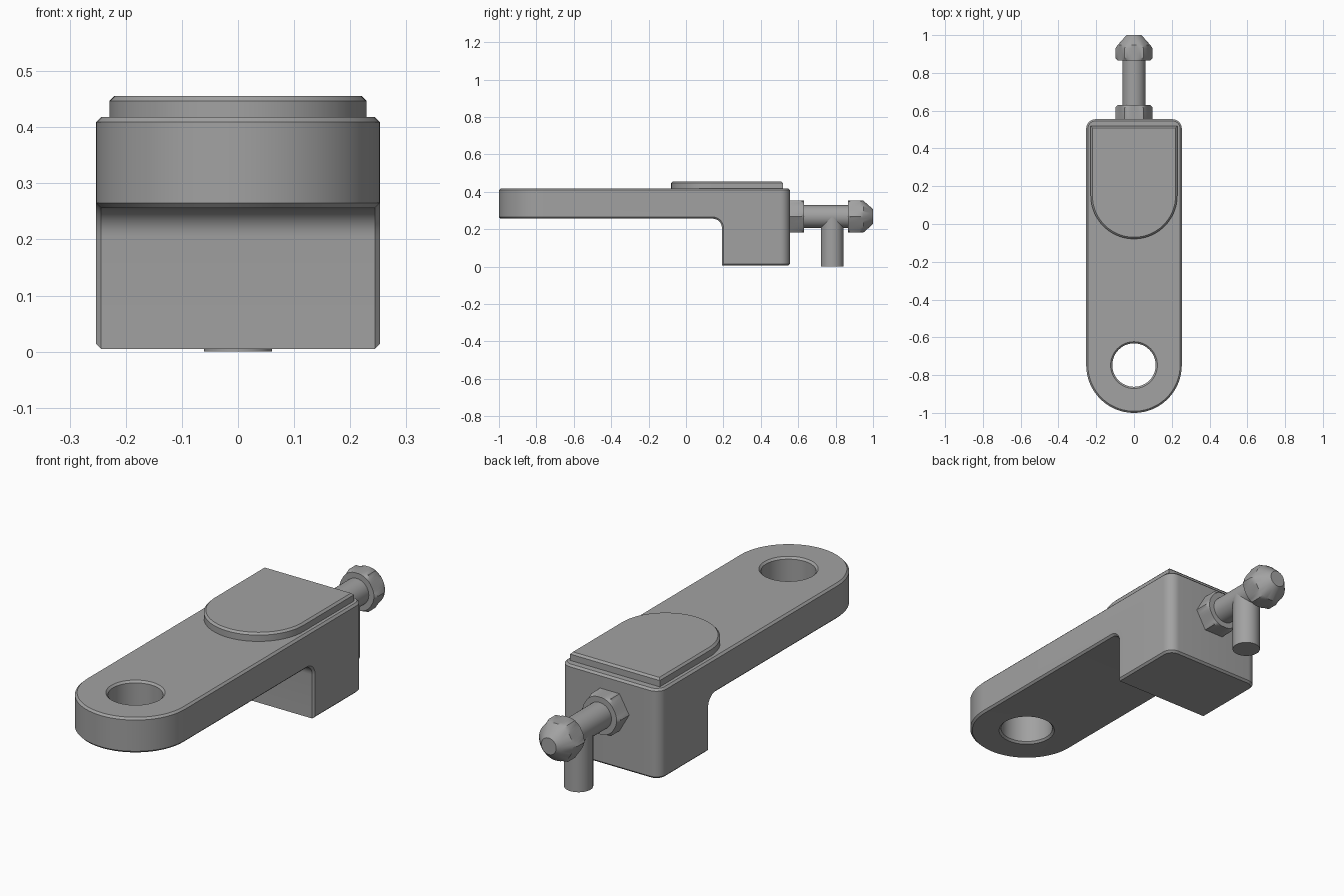
import bpy, bmesh
from math import pi, sin, cos, radians
from mathutils import Vector

if "Cube" in bpy.data.objects:
    bpy.data.objects.remove(bpy.data.objects["Cube"])

steel = bpy.data.materials.new("grey_steel")
steel.use_nodes = True
GREY = (0.36, 0.36, 0.36, 1)
steel.diffuse_color = GREY
steel.node_tree.nodes["Principled BSDF"].inputs["Base Color"].default_value = GREY

HALF = 0.253       # half width of the arm
EYE_Y = HALF - 1   # centre of the eye hole
STUD_Z = 0.267     # height of the stud axis


def arc(cx, cy, r, start, end, n):
    """Points along an arc, angles in degrees."""
    angles = [radians(start + (end - start) * i / n) for i in range(n + 1)]
    return [(cx + r * cos(a), cy + r * sin(a)) for a in angles]


def make(name, bm):
    bmesh.ops.recalc_face_normals(bm, faces=bm.faces)
    mesh = bpy.data.meshes.new(name)
    bm.to_mesh(mesh)
    bm.free()
    mesh.materials.append(steel)
    obj = bpy.data.objects.new(name, mesh)
    bpy.context.collection.objects.link(obj)
    return obj


def activate(obj):
    bpy.ops.object.select_all(action='DESELECT')
    obj.select_set(True)
    bpy.context.view_layer.objects.active = obj


def loft(name, rings):
    """Skin equal rings of points and cap both ends."""
    bm = bmesh.new()
    loops = [[bm.verts.new(p) for p in ring] for ring in rings]
    for a, b in zip(loops, loops[1:]):
        for i in range(len(a)):
            j = (i + 1) % len(a)
            bm.faces.new((a[i], a[j], b[j], b[i]))
    bm.faces.new(loops[0])
    bm.faces.new(loops[-1])
    return make(name, bm)


def plan_prism(name, outline, z0, z1):
    return loft(name, [[(x, y, z) for x, y in outline] for z in (z0, z1)])


def cut(obj, tool, operation):
    activate(obj)
    mod = obj.modifiers.new("cut", 'BOOLEAN')
    mod.object, mod.operation, mod.solver = tool, operation, 'EXACT'
    bpy.ops.object.modifier_apply(modifier=mod.name)
    bpy.data.objects.remove(tool)


def chamfer(obj, size, rule):
    """Chamfer the sharp edges that pass the rule."""
    bm = bmesh.new()
    bm.from_mesh(obj.data)
    bmesh.ops.remove_doubles(bm, verts=bm.verts, dist=1e-5)
    edges = [e for e in bm.edges if len(e.link_faces) == 2
             and e.calc_face_angle() > radians(40)
             and rule((e.verts[0].co + e.verts[1].co) / 2)]
    bmesh.ops.bevel(bm, geom=edges, offset=size, segments=1,
                    affect='EDGES', clamp_overlap=False)
    bm.to_mesh(obj.data)
    bm.free()


def smooth(obj):
    activate(obj)
    bpy.ops.object.shade_smooth_by_angle(angle=radians(30))


def hex_part(name, stations, flat):
    """Hexagonal bar along y, turned down to a radius limit at each station."""
    rings = []
    for y, limit in stations:
        ring = []
        for i in range(48):
            a = 2 * pi * i / 48
            r = min(flat / cos(a % (pi / 3) - pi / 6), limit)
            ring.append((r * cos(a), y, STUD_Z + r * sin(a)))
        rings.append(ring)
    return loft(name, rings)


def rod(name, start, end, r):
    start, end = Vector(start), Vector(end)
    turn = Vector((0, 0, 1)).rotation_difference(end - start)
    circle = [turn @ Vector((x, y, 0)) for x, y in arc(0, 0, r, 0, 360, 40)[:-1]]
    return loft(name, [[p + v for v in circle] for p in (start, end)])


# Arm and block: side profile trimmed by the plan outline, then bored
side = [(-1.1, 0.418), (-1.1, 0.256)]
side += arc(0.142, 0.206, 0.05, 90, 0, 8)
side += [(0.192, 0.005), (0.7, 0.005), (0.7, 0.418)]
body = loft("arm_and_block", [[(x, y, z) for y, z in side] for x in (-0.4, 0.4)])
plan = arc(0, EYE_Y, HALF, 180, 360, 48)
plan += arc(HALF - 0.05, 0.505, 0.05, 0, 90, 8)
plan += arc(0.05 - HALF, 0.505, 0.05, 90, 180, 8)
cut(body, plan_prism("plan_cutter", plan, -0.2, 0.8), 'INTERSECT')
bore = arc(0, EYE_Y, 0.115, 0, 360, 48)[:-1]
cut(body, plan_prism("bore_cutter", bore, -0.2, 0.8), 'DIFFERENCE')
chamfer(body, 0.009, lambda c: not (c.z < 0.01 and c.y < 0.2 and abs(c.x) < 0.2))
smooth(body)

# Raised pad with a rounded front
pad_outline = arc(0, 0.15, 0.229, 180, 360, 48) + [(0.229, 0.518), (-0.229, 0.518)]
pad = plan_prism("raised_pad", pad_outline, 0.41, 0.456)
chamfer(pad, 0.009, lambda c: c.z > 0.45)
smooth(pad)

# Stud: collar nut, shank, pointed hexagonal head and hanging peg
smooth(hex_part("collar_nut", [(0.54, 0.1), (0.618, 0.1), (0.63, 0.087)], 0.0855))
smooth(rod("stud_shank", (0, 0.6, STUD_Z), (0, 0.9, STUD_Z), 0.061))
smooth(hex_part("stud_head", [(0.866, 0.087), (0.878, 0.1), (0.93, 0.1),
                              (0.948, 0.086), (0.985, 0.053), (1.0, 0.038)], 0.0855))
smooth(rod("hanging_peg", (0, 0.782, 0), (0, 0.782, STUD_Z), 0.061))
